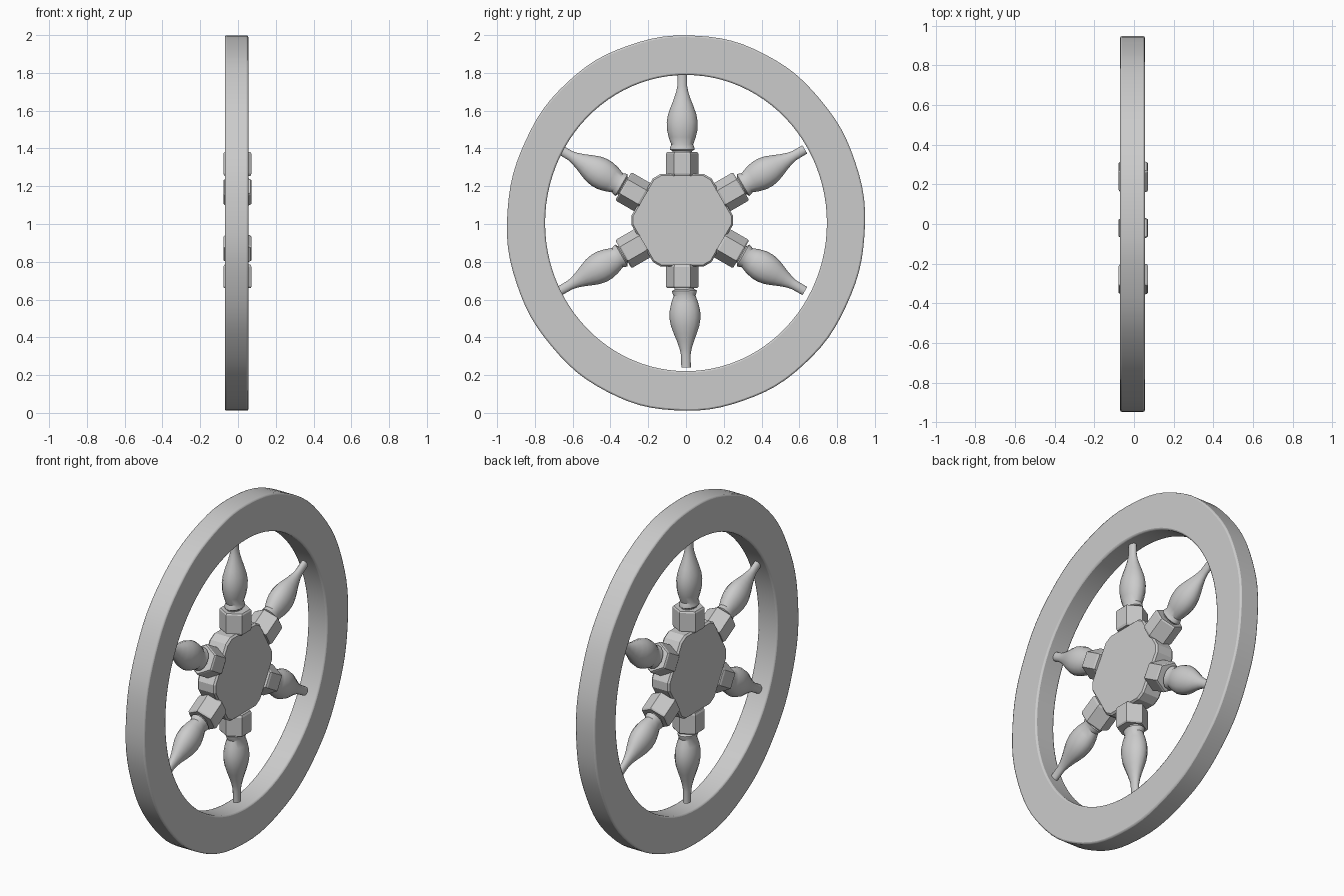
import bpy, bmesh
from math import sin, cos, pi, radians, sqrt
from mathutils import Matrix

if "Cube" in bpy.data.objects:
    bpy.data.objects.remove(bpy.data.objects["Cube"])

HUB_Y, HUB_Z, MID_X = -0.02, 1.02, -0.007


def finish(name, bm, matrix=Matrix(), bevel=0.0, angle=30):
    bmesh.ops.recalc_face_normals(bm, faces=bm.faces[:])
    me = bpy.data.meshes.new(name)
    bm.to_mesh(me)
    bm.free()
    me.transform(matrix)
    ob = bpy.data.objects.new(name, me)
    bpy.context.collection.objects.link(ob)
    if bevel:
        mod = ob.modifiers.new("bevel", "BEVEL")
        mod.width = bevel
        mod.segments = 2
        mod.limit_method = "ANGLE"
    bpy.ops.object.select_all(action="DESELECT")
    ob.select_set(True)
    bpy.context.view_layer.objects.active = ob
    bpy.ops.object.shade_smooth_by_angle(angle=radians(angle))
    return ob


def skin(bm, rings, closed=False):
    """Join vertex rings with quads; cap the ends or close into a loop."""
    rings = [[bm.verts.new(p) for p in r] for r in rings]
    pairs = list(zip(rings, rings[1:]))
    if closed:
        pairs.append((rings[-1], rings[0]))
    for a, b in pairs:
        n = len(a)
        for i in range(n):
            bm.faces.new((a[i], a[(i + 1) % n], b[(i + 1) % n], b[i]))
    if not closed:
        bm.faces.new(rings[0])
        bm.faces.new(rings[-1])


def turned(profile, sides, x_scale=1.0):
    """Lathe (height, radius) points around local z, a corner on local y."""
    bm = bmesh.new()
    skin(bm, [[(r * x_scale * sin(2 * pi * i / sides),
                r * cos(2 * pi * i / sides), h) for i in range(sides)]
              for h, r in profile])
    return bm


# Rim: rectangular section swept round a slightly tall oval, gently worn
bm = bmesh.new()
rim = []
for i in range(96):
    a = 2 * pi * i / 96
    wear = 0.003 * sin(5 * a + 1) * sin(11 * a)
    out_y, out_z = (0.948 + wear) * cos(a), 1.005 + (0.995 + wear) * sin(a)
    in_y, in_z = 0.746 * cos(a), 1.005 + 0.784 * sin(a)
    rim.append([(-0.07, out_y, out_z), (0.055, out_y, out_z),
                (0.055, in_y, in_z), (-0.07, in_y, in_z)])
skin(bm, rim, closed=True)
finish("rim", bm, bevel=0.009)

# Hub: hexagonal block with blunted corners and chamfered faces
bm = bmesh.new()
layers = []
for x, s in ((-0.065, 0.965), (-0.055, 1.0), (0.043, 1.0), (0.053, 0.965)):
    ring = []
    for k in range(6):
        for off in (-5, 5):
            a = radians(60 * k + off)
            r = 0.245 / cos(radians(25))
            ring.append((x, HUB_Y + s * r * cos(a), HUB_Z + s * r * sin(a)))
    layers.append(ring)
skin(bm, layers)
finish("hub", bm, angle=20)

# Spokes: a hexagonal collar and a turned baluster at every 60 degrees
collar = [(0.235, 0.080), (0.247, 0.086), (0.352, 0.086), (0.360, 0.080)]
baluster = [(0.34, 0.050), (0.366, 0.052), (0.374, 0.066), (0.385, 0.064),
            (0.40, 0.058), (0.44, 0.072), (0.48, 0.081), (0.52, 0.082),
            (0.56, 0.075), (0.60, 0.061), (0.64, 0.045), (0.68, 0.032),
            (0.71, 0.026), (0.78, 0.025)]
for k in range(6):
    place = (Matrix.Translation((MID_X + 0.004, HUB_Y, HUB_Z))
             @ Matrix.Rotation(radians(60 * k), 4, "X"))
    finish(f"spoke_collar_{k + 1}", turned(collar, 6), place, angle=20)
    # side balusters are a little shorter because the rim is oval
    length = 1.0 if k % 3 == 0 else 0.96
    prof = [(0.34 + (h - 0.34) * length * (1 if k % 3 == 0 else 0.97), r)
            for h, r in baluster]
    lean = Matrix.Rotation(radians(-1.2), 4, "X") if k == 3 else Matrix()
    place = (Matrix.Translation((MID_X, HUB_Y + (0.004 if k == 3 else 0), HUB_Z))
             @ Matrix.Rotation(radians(60 * k), 4, "X") @ lean.inverted())
    finish(f"spoke_baluster_{k + 1}", turned(prof, 14, 0.76), place, angle=35)
